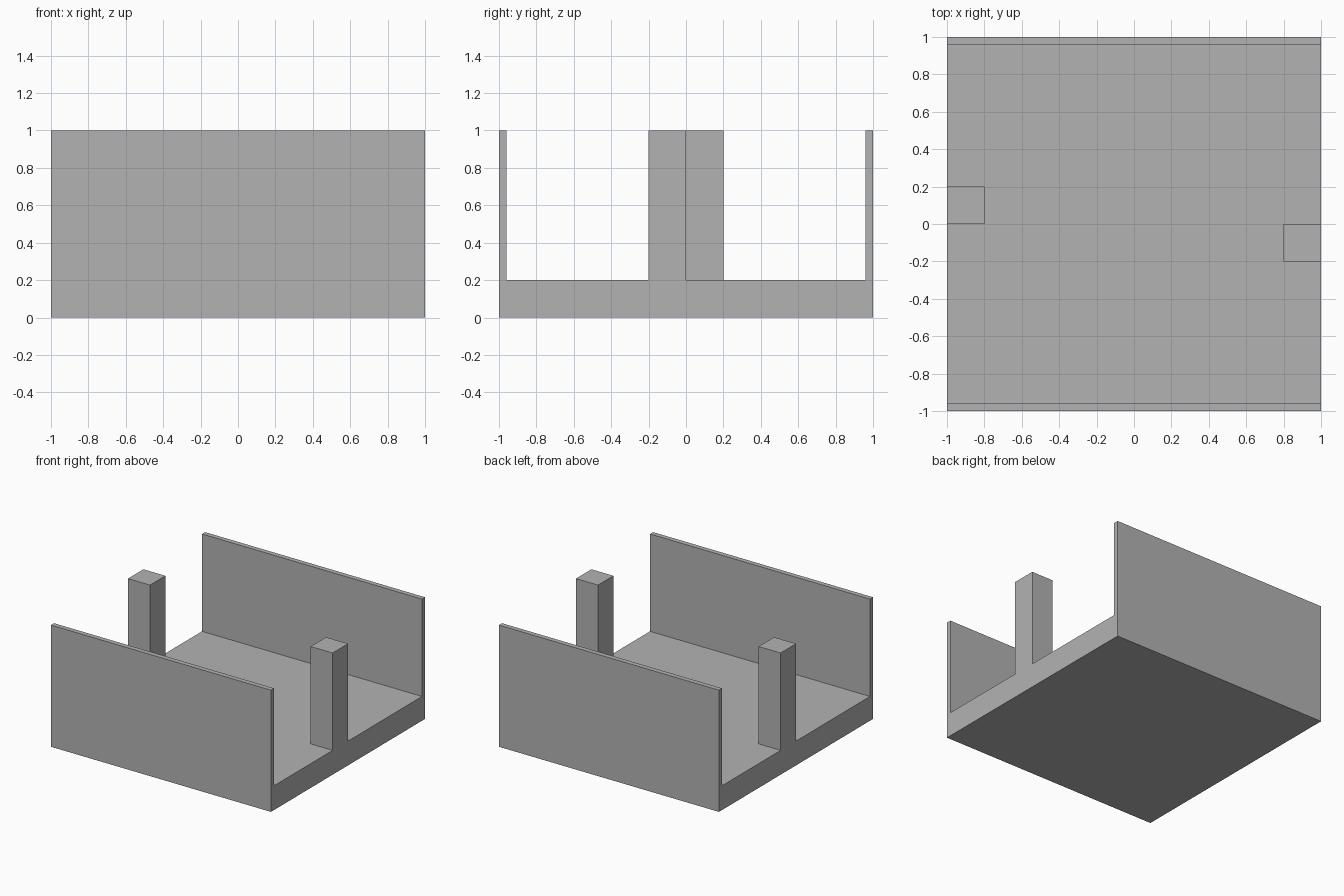
import bpy
import bmesh

cube = bpy.data.objects.get("Cube")
if cube:
    bpy.data.objects.remove(cube, do_unlink=True)

HALF = 1.0      # half the length and width
HEIGHT = 1.0    # top of walls and posts
FLOOR = 0.2     # floor thickness
WALL = 0.04     # wall thickness
POST = 0.2      # post side

grey = bpy.data.materials.new("plain grey")
grey.use_nodes = True
colour = (0.45, 0.45, 0.45, 1)
grey.diffuse_color = colour
grey.node_tree.nodes["Principled BSDF"].inputs["Base Color"].default_value = colour


def prism(name, outline, start, direction):
    """Extrude a closed outline of points along a direction."""
    bm = bmesh.new()
    face = bm.faces.new([bm.verts.new([a + b for a, b in zip(p, start)]) for p in outline])
    moved = bmesh.ops.extrude_face_region(bm, geom=[face], use_keep_orig=True)["geom"]
    bmesh.ops.translate(bm, vec=direction,
                        verts=[v for v in moved if isinstance(v, bmesh.types.BMVert)])
    bmesh.ops.recalc_face_normals(bm, faces=bm.faces)
    mesh = bpy.data.meshes.new(name)
    bm.to_mesh(mesh)
    bm.free()
    mesh.materials.append(grey)
    obj = bpy.data.objects.new(name, mesh)
    bpy.context.collection.objects.link(obj)
    return obj


# Floor with front and back walls, as one U-shaped channel
inner = HALF - WALL
channel = [(-HALF, 0), (HALF, 0), (HALF, HEIGHT), (inner, HEIGHT),
           (inner, FLOOR), (-inner, FLOOR), (-inner, HEIGHT), (-HALF, HEIGHT)]
prism("floor_and_walls", [(0, y, z) for y, z in channel], (-HALF, 0, 0), (2 * HALF, 0, 0))

# Two square posts at opposite open ends, staggered about the centre line
square = [(0, 0, 0), (POST, 0, 0), (POST, POST, 0), (0, POST, 0)]
for name, corner in (("left_post", (HALF - POST, -POST, FLOOR)),
                     ("right_post", (-HALF, 0, FLOOR))):
    prism(name, square, corner, (0, 0, HEIGHT - FLOOR))
